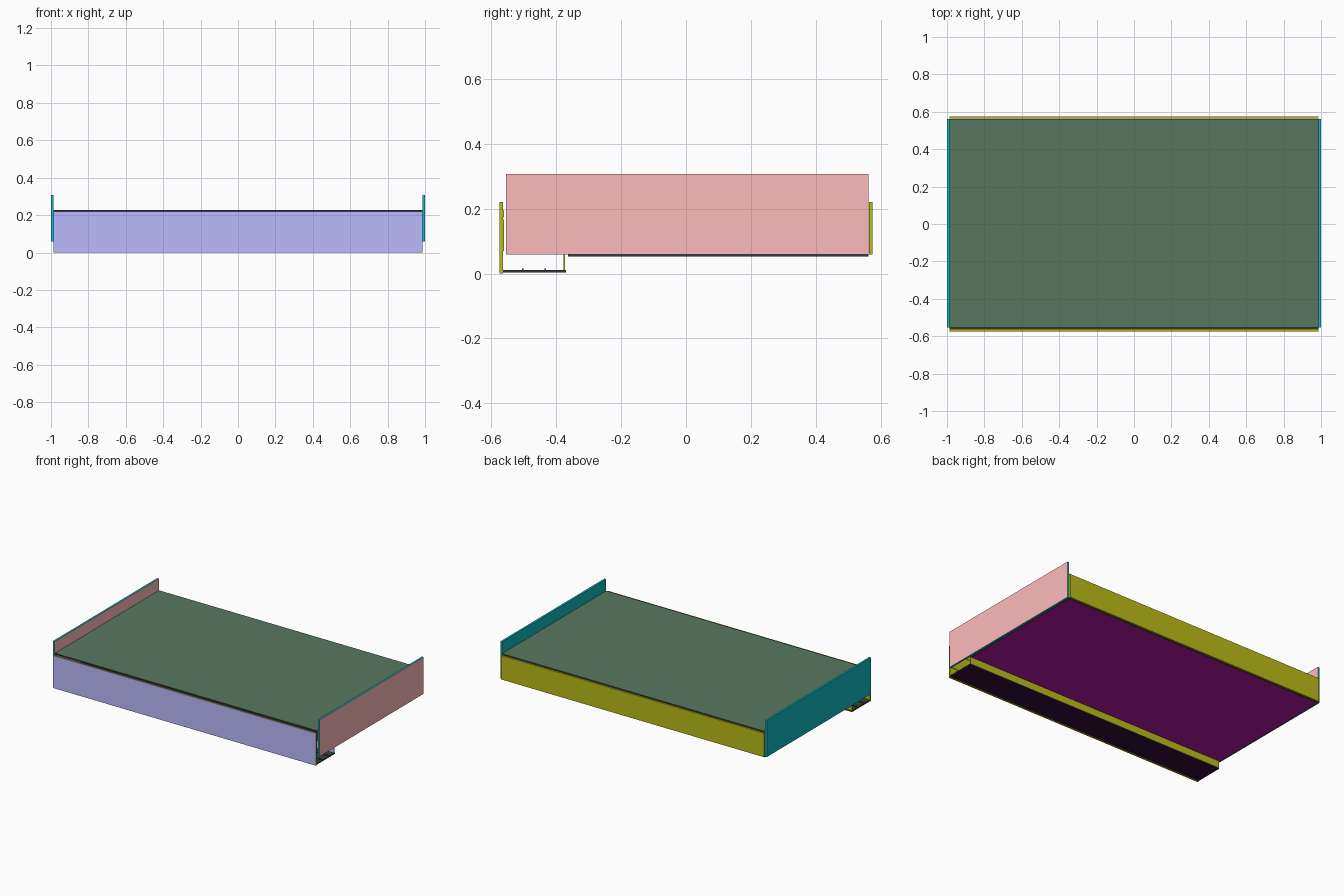
import bpy, bmesh

if "Cube" in bpy.data.objects:
    bpy.data.objects.remove(bpy.data.objects["Cube"])

# Palette
COLOURS = {
    "pink": (1.0, 0.5, 0.5), "teal": (0.005, 0.5, 0.54),
    "lavender": (0.5, 0.5, 1.0), "olive": (0.5, 0.5, 0.01),
    "green": (0.098, 0.185, 0.119), "purple": (0.48, 0.007, 0.4),
    "dark": (0.035, 0.035, 0.05), "dark_purple": (0.035, 0.004, 0.043),
    "dark_green": (0.035, 0.06, 0.04),
}
MATS = {}
for key, rgb in COLOURS.items():
    MATS[key] = bpy.data.materials.new(key)
    MATS[key].diffuse_color = (*rgb, 1.0)


def box(name, x, y, z, base, **sides):
    """Panel from (min, max) ranges; sides maps e.g. px / ny to a face colour."""
    bm = bmesh.new()
    bmesh.ops.create_cube(bm, size=1.0)
    mesh = bpy.data.meshes.new(name)
    keys = [base] + list(sides.values())
    for k in keys:
        mesh.materials.append(MATS[k])
    bm.normal_update()
    for f in bm.faces:
        axis = max(range(3), key=lambda i: abs(f.normal[i]))
        side = ("p" if f.normal[axis] > 0 else "n") + "xyz"[axis]
        f.material_index = keys.index(sides.get(side, base))
    for v in bm.verts:
        for i, r in enumerate((x, y, z)):
            v.co[i] = r[0] if v.co[i] < 0 else r[1]
    bm.to_mesh(mesh)
    bm.free()
    obj = bpy.data.objects.new(name, mesh)
    bpy.context.collection.objects.link(obj)
    return obj


W = (-0.986, 0.986)

# Raised end panels
box("left_panel", (-1.0, -0.987), (-0.554, 0.562), (0.058, 0.307), "teal", px="pink")
box("right_panel", (0.987, 1.0), (-0.554, 0.562), (0.058, 0.307), "teal", px="pink")

# Front and back boards
box("front_board", W, (-0.574, -0.563), (0.0, 0.22), "olive", ny="lavender")
box("back_board", W, (0.563, 0.574), (0.058, 0.22), "olive", ny="lavender")

# Top and underside
box("top_panel", W, (-0.554, 0.562), (0.219, 0.228), "dark", pz="green")
box("bottom_panel", W, (-0.364, 0.562), (0.052, 0.059), "dark", nz="purple")

# Lowered channel behind the front board
box("channel_floor", W, (-0.565, -0.37), (0.003, 0.011), "dark",
    pz="dark_green", nz="dark_purple")
box("channel_riser", W, (-0.377, -0.372), (0.01, 0.059), "olive", ny="lavender")

# Thin strips on the channel floor and inside the front board
for i, y in enumerate((-0.503, -0.433)):
    box(f"floor_strip_{i + 1}", W, (y - 0.002, y + 0.002), (0.011, 0.015), "dark")
for i, z in enumerate(((0.07, 0.166), (0.173, 0.194))):
    box(f"front_strip_{i + 1}", W, (-0.563, -0.56), z, "olive")

for m in bpy.data.materials:
    if m.users and not m.is_grease_pencil:
        m.use_nodes = True
        m.node_tree.nodes["Principled BSDF"].inputs["Base Color"].default_value = m.diffuse_color
